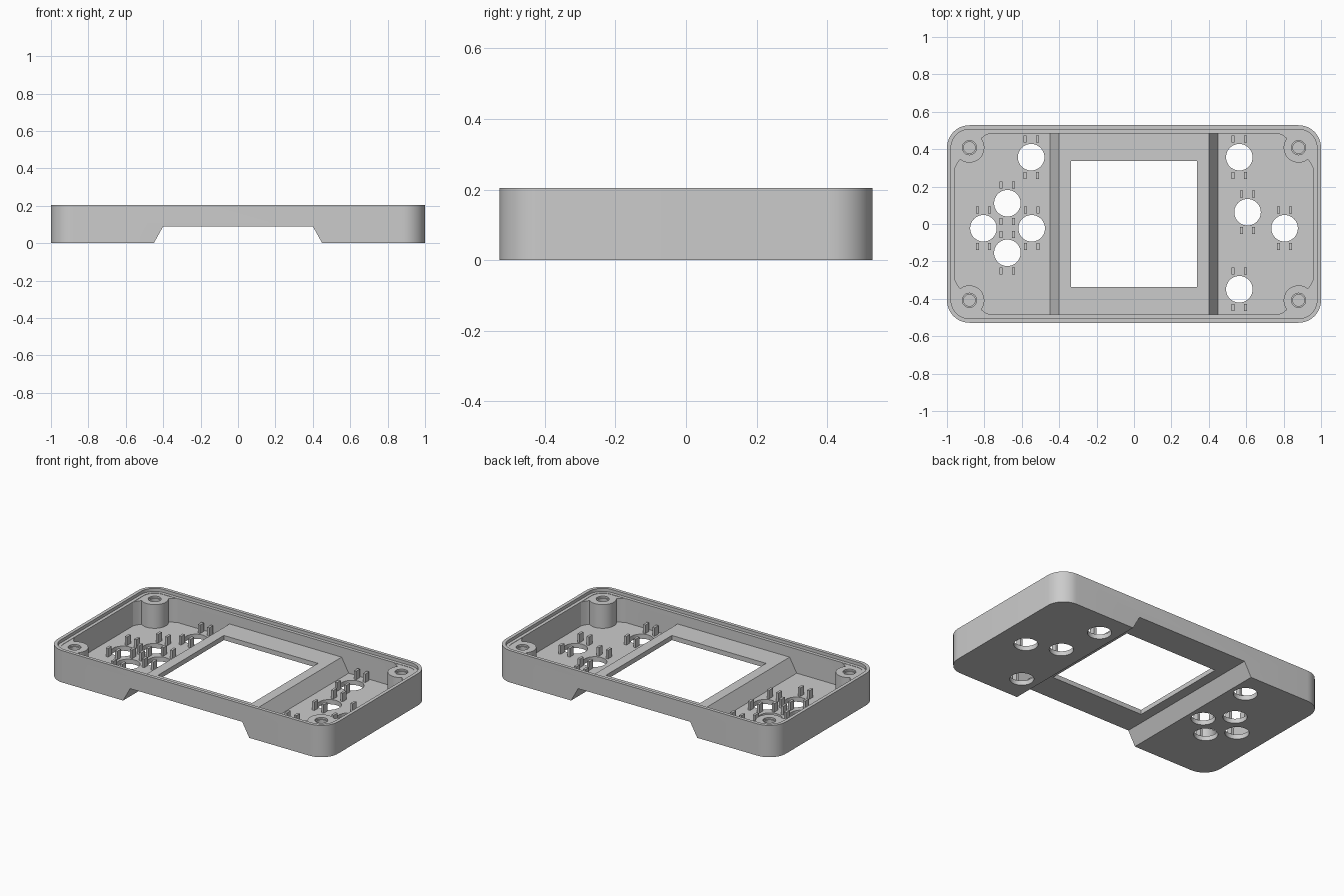
import bpy
import bmesh
from math import sin, cos, pi, radians

old = bpy.data.objects.get("Cube")
if old:
    bpy.data.objects.remove(old, do_unlink=True)

grey = bpy.data.materials.new("plain grey")
grey.use_nodes = True
GREY = (0.6, 0.6, 0.6, 1)
grey.diffuse_color = GREY
grey.node_tree.nodes["Principled BSDF"].inputs["Base Color"].default_value = GREY


def prism(name, points, low, high, axis="z"):
    """Extrude a closed outline along z, or an (x, z) outline along y."""
    bm = bmesh.new()
    place = (lambda a, b, c: (a, b, c)) if axis == "z" else (lambda a, b, c: (a, c, b))
    ends = [[bm.verts.new(place(a, b, c)) for a, b in points] for c in (low, high)]
    for ring in ends:
        bm.faces.new(ring)
    n = len(points)
    for i in range(n):
        j = (i + 1) % n
        bm.faces.new((ends[0][i], ends[0][j], ends[1][j], ends[1][i]))
    bmesh.ops.recalc_face_normals(bm, faces=bm.faces)
    mesh = bpy.data.meshes.new(name)
    bm.to_mesh(mesh)
    bm.free()
    mesh.materials.append(grey)
    obj = bpy.data.objects.new(name, mesh)
    bpy.context.collection.objects.link(obj)
    return obj


def rounded(hx, hy, r, steps=12):
    pts = []
    for q, (sx, sy) in enumerate(((1, 1), (-1, 1), (-1, -1), (1, -1))):
        for k in range(steps + 1):
            a = (q + k / steps) * pi / 2
            pts.append((sx * (hx - r) + r * cos(a), sy * (hy - r) + r * sin(a)))
    return pts


def circle(x, y, r, n=40):
    return [(x + r * cos(2 * pi * k / n), y + r * sin(2 * pi * k / n)) for k in range(n)]


def box(x, y, hx, hy):
    return [(x - hx, y - hy), (x + hx, y - hy), (x + hx, y + hy), (x - hx, y + hy)]


def combine(obj, tool, operation="DIFFERENCE"):
    mod = obj.modifiers.new("combine", "BOOLEAN")
    mod.operation = operation
    mod.solver = "EXACT"
    mod.object = tool
    bpy.context.view_layer.objects.active = obj
    bpy.ops.object.modifier_apply(modifier=mod.name)
    bpy.data.objects.remove(tool, do_unlink=True)


def smooth(obj):
    bpy.ops.object.select_all(action="DESELECT")
    obj.select_set(True)
    bpy.context.view_layer.objects.active = obj
    bpy.ops.object.shade_smooth_by_angle(angle=radians(30))


TOP, LEDGE, FLOOR, RAISE = 0.205, 0.185, 0.03, 0.09
HX, HY, CORNER = 1.0, 0.528, 0.12


def hump(name, lift, drop):
    slope = 0.05 / RAISE * drop
    outline = [(-0.45 - slope, lift - drop), (0.45 + slope, lift - drop),
               (0.40, lift + RAISE), (-0.40, lift + RAISE)]
    return prism(name, outline, -0.7, 0.7, "y")


# Tray with stepped rim and raised middle
shell = prism("case_shell", rounded(HX, HY, CORNER), 0, TOP)
combine(shell, hump("underside_cutter", 0, 0.02))
combine(shell, prism("rim_cutter", rounded(HX - 0.022, HY - 0.022, 0.098), LEDGE, 0.3))
cavity = prism("cavity_cutter", rounded(HX - 0.043, HY - 0.043, 0.077), FLOOR, 0.25)
combine(cavity, hump("raised_floor", FLOOR, 0.02))
combine(shell, cavity)

# Screen window and button holes
combine(shell, prism("window_cutter", box(0, 0, 0.336, 0.336), -0.1, 0.3))
buttons = [(-0.55, 0.357), (-0.677, 0.111), (-0.805, -0.023), (-0.547, -0.023),
           (-0.677, -0.154), (0.563, 0.357), (0.607, 0.063), (0.805, -0.023), (0.563, -0.349)]
for x, y in buttons:
    combine(shell, prism("button_cutter", circle(x, y, 0.071), -0.1, 0.15))
smooth(shell)

# Four guide pegs around each button hole
for i, (x, y) in enumerate(buttons):
    for sx in (-1, 1):
        for sy in (-1, 1):
            prism(f"button_peg_{i}", box(x + sx * 0.033, y + sy * 0.097, 0.008, 0.019),
                  FLOOR - 0.005, FLOOR + 0.055)

# Screw bosses with corner webs and stepped blind holes
for sx in (-1, 1):
    for sy in (-1, 1):
        cx, cy = sx * 0.88, sy * 0.408
        boss = prism("screw_boss", circle(cx, cy, 0.08), FLOOR - 0.005, LEDGE - 0.002)
        webs = [[(0.02, -0.04), (0.05, -0.064), (0.064, -0.082), (0.08, -0.115), (0.08, -0.02)],
                [(-0.04, 0.02), (-0.064, 0.05), (-0.082, 0.064), (-0.115, 0.08), (-0.02, 0.08)]]
        for web in webs:
            pts = [(cx + sx * a, cy + sy * b) for a, b in web]
            combine(boss, prism("web", pts, FLOOR - 0.005, LEDGE - 0.002), "UNION")
        combine(boss, prism("hole", circle(cx, cy, 0.031), 0.05, 0.3))
        combine(boss, prism("hole_mouth", circle(cx, cy, 0.038), 0.172, 0.3))
        smooth(boss)
